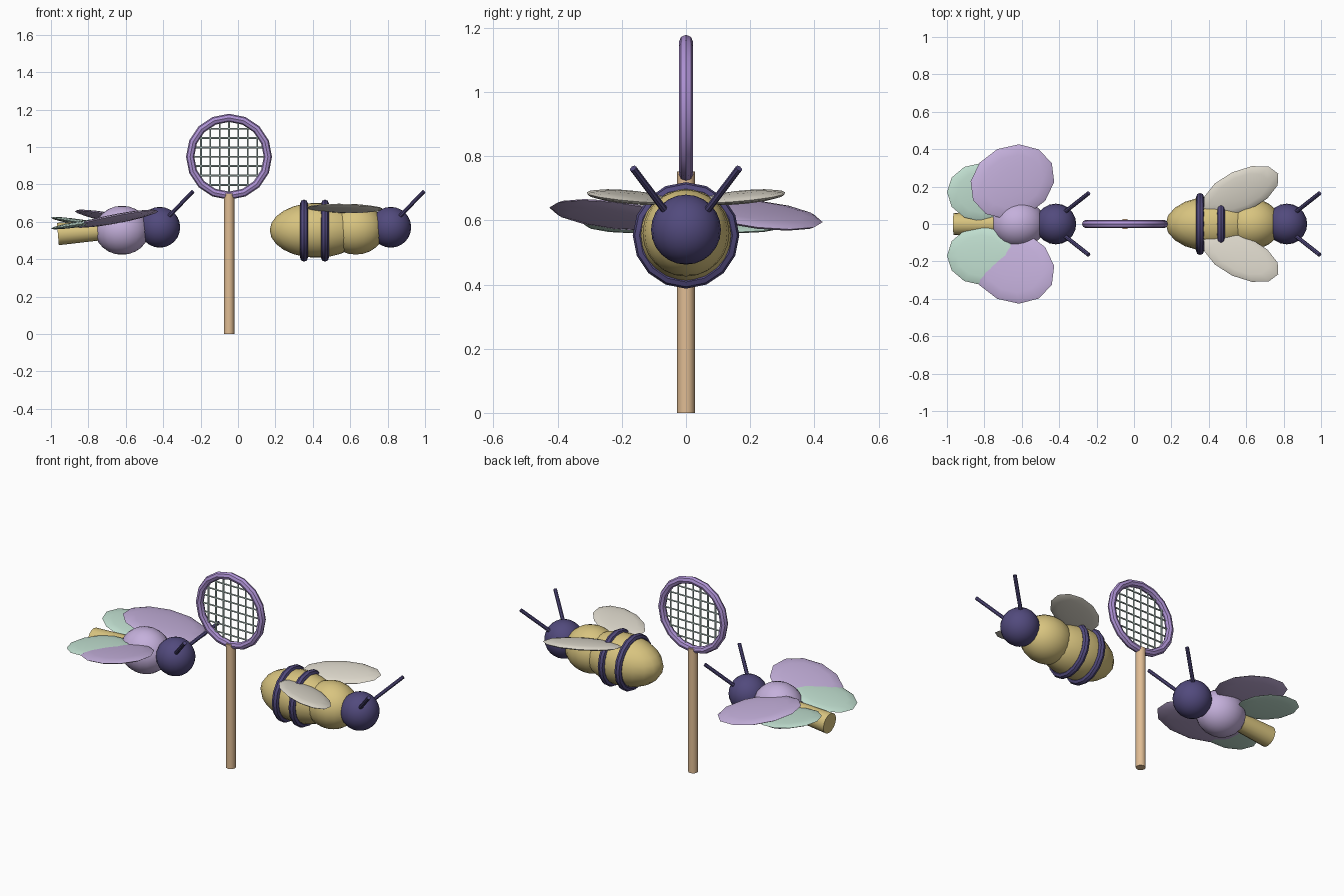
import bpy, math
from mathutils import Vector, Matrix

if "Cube" in bpy.data.objects:
    bpy.data.objects.remove(bpy.data.objects["Cube"])


def material(name, srgb):
    m = bpy.data.materials.new(name)
    m.diffuse_color = [((c + 0.055) / 1.055) ** 2.4 for c in srgb] + [1]
    m.use_nodes = True
    m.node_tree.nodes["Principled BSDF"].inputs["Base Color"].default_value = m.diffuse_color
    return m


NAVY = material("dark indigo", (0.32, 0.29, 0.49))
YELLOW = material("honey yellow", (0.85, 0.77, 0.50))
LILAC = material("lilac", (0.77, 0.69, 0.86))
PURPLE = material("rim purple", (0.68, 0.57, 0.83))
MINT = material("mint", (0.76, 0.88, 0.82))
CREAM = material("cream", (0.87, 0.85, 0.80))
TAN = material("tan wood", (0.88, 0.74, 0.58))
STRING = material("string grey", (0.74, 0.82, 0.80))


def finish(name, mat):
    ob = bpy.context.object
    ob.name = name
    ob.data.materials.append(mat)
    bpy.ops.object.transform_apply(location=False, rotation=True, scale=True)
    bpy.ops.object.shade_smooth_by_angle(angle=math.radians(35))
    return ob


def ellipsoid(name, loc, radii, mat, rot=(0, 0, 0), seg=20, rings=12):
    bpy.ops.mesh.primitive_uv_sphere_add(segments=seg, ring_count=rings, radius=1, location=loc)
    ob = bpy.context.object
    ob.scale = radii
    ob.rotation_euler = [math.radians(a) for a in rot]
    return finish(name, mat)


def rod(name, a, b, r1, r2, mat, sides=12):
    a, b = Vector(a), Vector(b)
    bpy.ops.mesh.primitive_cone_add(vertices=sides, radius1=r1, radius2=r2,
                                    depth=(b - a).length, location=(a + b) / 2)
    bpy.context.object.rotation_euler = (b - a).to_track_quat('Z', 'Y').to_euler()
    return finish(name, mat)


def ring(name, loc, major, minor, rot, mat, seg=16):
    bpy.ops.mesh.primitive_torus_add(major_segments=seg, minor_segments=8, location=loc,
                                     major_radius=major, minor_radius=minor)
    bpy.context.object.rotation_euler = rot
    return finish(name, mat)


def head(prefix, x):
    # round head with two slanted antennae
    ellipsoid(prefix + "_head", (x, 0, 0.571), (0.109,) * 3, NAVY)
    for side, s in (("left", 1), ("right", -1)):
        rod(f"{prefix}_antenna_{side}", (x + 0.03, s * 0.05, 0.61),
            (x + 0.176, s * 0.165, 0.762), 0.011, 0.011, NAVY, 8)


def wings(name, x, y, z, radii, mat, roll, pitch, yaw):
    for side, s in (("left", 1), ("right", -1)):
        ellipsoid(f"{name}_{side}", (x, s * y, z), radii, mat,
                  (s * roll, s * pitch, s * yaw), 12, 8)


# Racket: handle, rim and string grid
CX, CZ, R = -0.048, 0.948, 0.208
rod("racket_handle", (CX, 0, 0), (CX, 0, 0.752), 0.028, 0.028, TAN)
ring("racket_rim", (CX, 0, CZ), R, 0.022, (math.pi / 2, 0, 0), PURPLE)
for i in range(-3, 4):
    d = i * 0.05
    h = math.sqrt(R * R - d * d) - 0.004
    rod(f"string_upright_{i + 4}", (CX + d, 0, CZ - h), (CX + d, 0, CZ + h), 0.005, 0.005, STRING, 6)
    rod(f"string_cross_{i + 4}", (CX - h, 0, CZ + d), (CX + h, 0, CZ + d), 0.005, 0.005, STRING, 6)

# Bee: abdomen with bands, thorax, head and wings
ellipsoid("bee_abdomen", (0.42, 0, 0.555), (0.25, 0.147, 0.147), YELLOW)
ellipsoid("bee_thorax", (0.63, 0, 0.56), (0.155, 0.135, 0.135), YELLOW)
for i, x in enumerate((0.353, 0.465)):
    ring(f"bee_band_{i + 1}", (x, 0, 0.553), 0.145, 0.021, (0, math.pi / 2, 0), NAVY)
head("bee", 0.817)
wings("bee_wing", 0.572, 0.176, 0.672, (0.22, 0.112, 0.018), CREAM, 9, 0, 25)

# Butterfly: tail, thorax, head, fore and hind wings
rod("butterfly_tail", (-0.963, 0, 0.535), (-0.66, 0, 0.56), 0.06, 0.05, YELLOW, 16)
ellipsoid("butterfly_thorax", (-0.62, 0, 0.555), (0.145, 0.13, 0.131), LILAC)
head("butterfly", -0.418)
wings("butterfly_forewing", -0.65, 0.226, 0.617, (0.237, 0.192, 0.02), LILAC, 0, 11, 25)
wings("butterfly_hindwing", -0.815, 0.17, 0.593, (0.187, 0.156, 0.016), MINT, 0, 9, 0)
